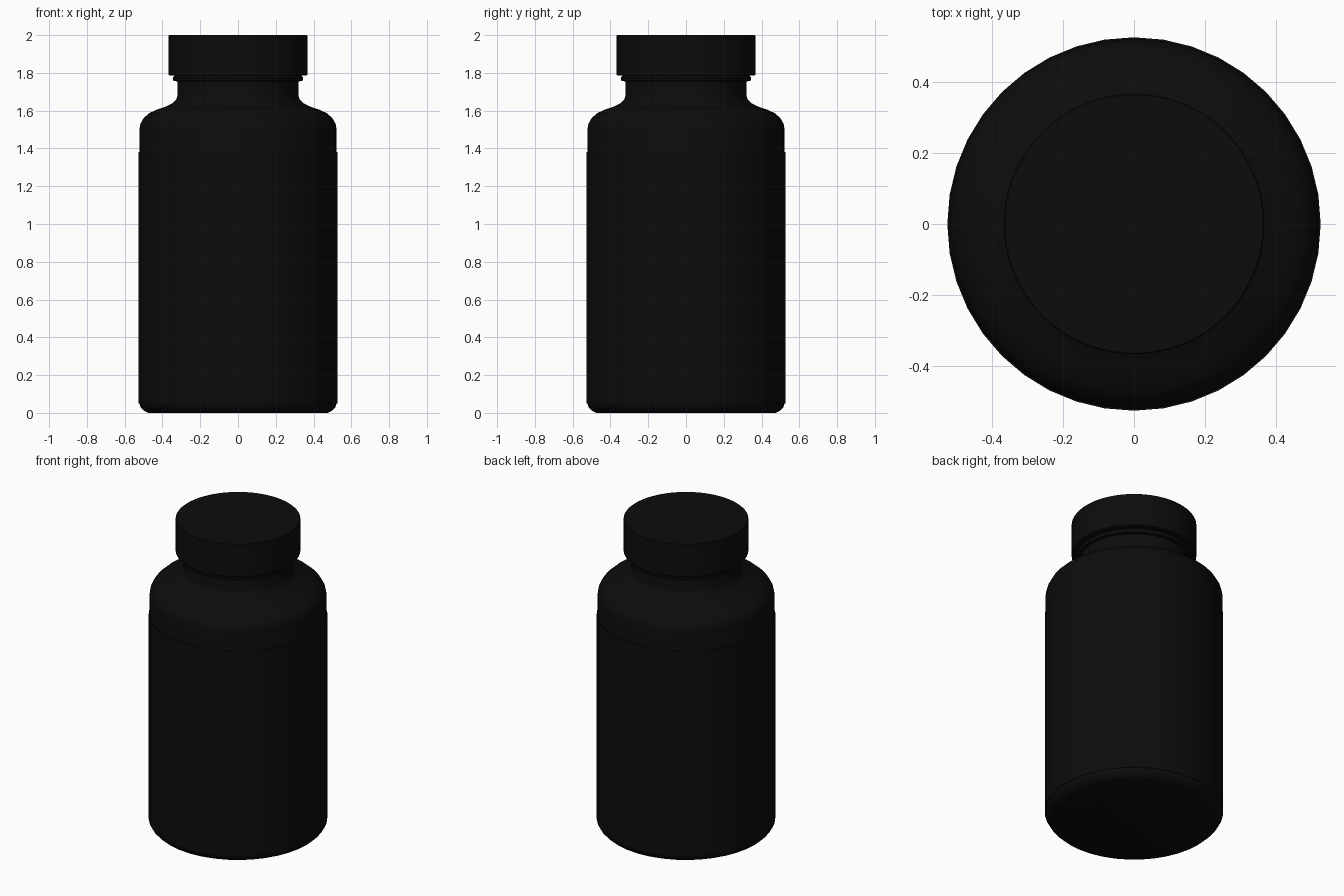
import bpy, bmesh, math

cube = bpy.data.objects.get("Cube")
if cube:
    bpy.data.objects.remove(cube, do_unlink=True)


def material(name, value):
    mat = bpy.data.materials.new(name)
    mat.use_nodes = True
    color = (value, value, value, 1)
    mat.diffuse_color = color
    mat.node_tree.nodes["Principled BSDF"].inputs["Base Color"].default_value = color
    return mat


def lathe(name, profile, sides, mat, closed=False):
    """Spin a radius/height profile around z."""
    bm = bmesh.new()
    verts = [bm.verts.new((r, 0, z)) for r, z in profile]
    edges = [bm.edges.new(pair) for pair in zip(verts, verts[1:])]
    if closed:
        edges.append(bm.edges.new((verts[-1], verts[0])))
    bmesh.ops.spin(bm, geom=verts + edges, axis=(0, 0, 1), cent=(0, 0, 0),
                   angle=math.tau, steps=sides, use_merge=True)
    bmesh.ops.remove_doubles(bm, verts=bm.verts, dist=0.0001)
    bmesh.ops.recalc_face_normals(bm, faces=bm.faces)
    mesh = bpy.data.meshes.new(name)
    bm.to_mesh(mesh)
    bm.free()
    obj = bpy.data.objects.new(name, mesh)
    bpy.context.collection.objects.link(obj)
    mesh.materials.append(mat)
    bpy.ops.object.select_all(action="DESELECT")
    obj.select_set(True)
    bpy.context.view_layer.objects.active = obj
    bpy.ops.object.shade_smooth_by_angle(angle=math.radians(35))
    return obj


black = material("black plastic", 0.0037)

# Bottle: rounded base, straight wall, curved shoulder, neck and neck bead
lathe("bottle", [
    (0, 0), (0.475, 0), (0.495, 0.01), (0.515, 0.03), (0.522, 0.05),
    (0.522, 1.5), (0.517, 1.53), (0.50, 1.56), (0.47, 1.587), (0.43, 1.605),
    (0.38, 1.622), (0.345, 1.64), (0.327, 1.66), (0.32, 1.68),
    (0.32, 1.755), (0.34, 1.757), (0.345, 1.765), (0.345, 1.775),
    (0.335, 1.785), (0.335, 1.82), (0, 1.82)], 40, black)

# Wrap-around label sleeve
lathe("label", [(0.518, 0.05), (0.526, 0.05), (0.526, 1.38), (0.518, 1.38)],
      40, black, closed=True)

# Screw cap
lathe("cap", [(0, 1.785), (0.36, 1.785), (0.367, 1.79), (0.367, 1.997),
              (0.364, 2), (0, 2)], 80, black)
